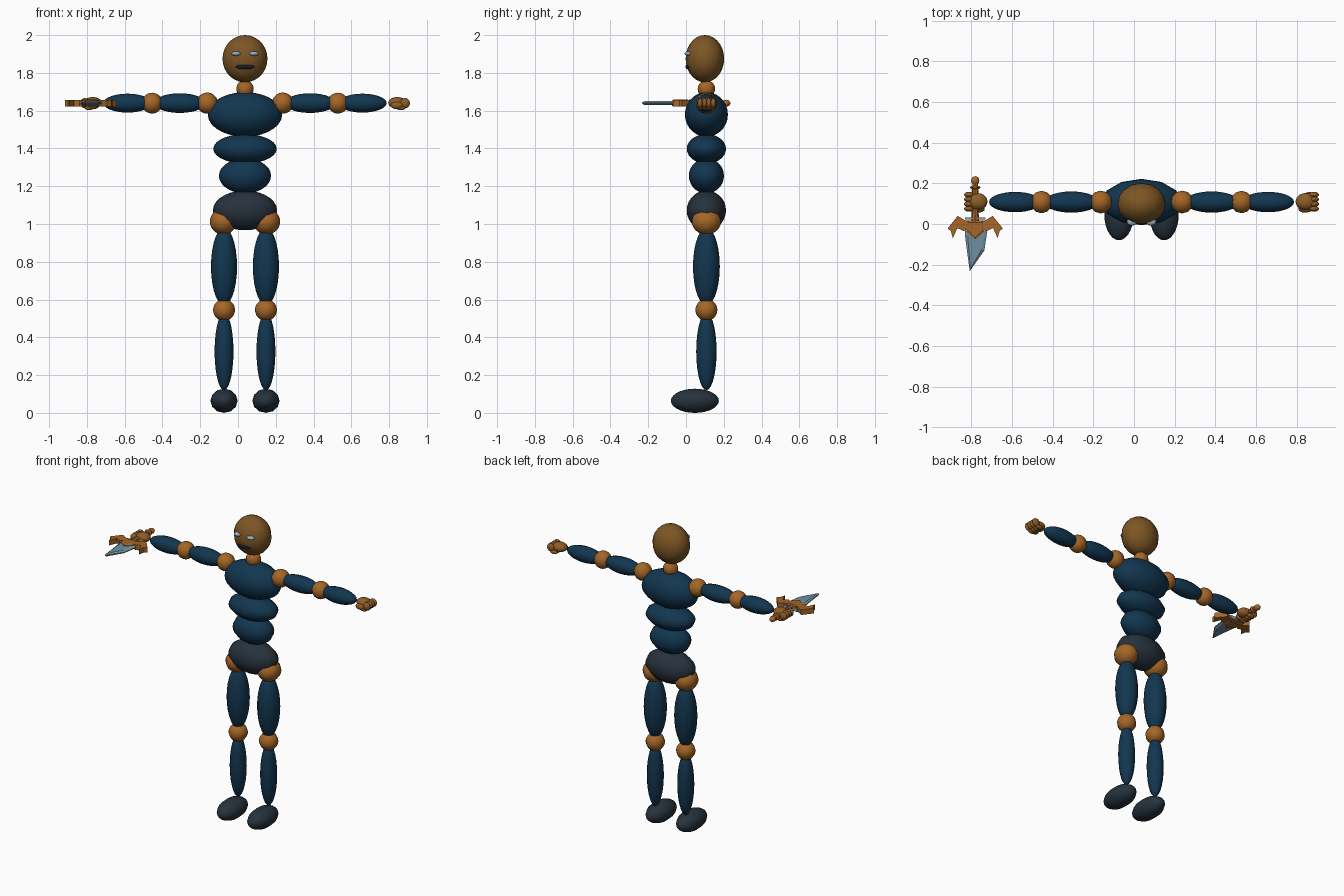
import bpy, bmesh, math
from mathutils import Matrix, Vector

old = bpy.data.objects.get("Cube")
if old:
    bpy.data.objects.remove(old)


def material(name, r, g, b):
    m = bpy.data.materials.new(name)
    m.use_nodes = True
    m.diffuse_color = (r, g, b, 1)
    m.node_tree.nodes["Principled BSDF"].inputs["Base Color"].default_value = (r, g, b, 1)
    return m


NAVY = material("navy_cloth", .006, .037, .08)
JOINT = material("orange_brown", .38, .133, .02)
SKIN = material("dark_skin", .205, .093, .018)
HAND = material("hand_brown", .27, .11, .02)
SLATE = material("slate", .02, .032, .046)
MOUTH = material("mouth_dark", .008, .013, .022)
EYE = material("pale_eye", .3, .43, .55)
STEEL = material("steel", .155, .28, .37)
EDGE = material("steel_edge", .22, .35, .43)

CX, CY = .037, .108    # body axis
ARM_Z = 1.64


def finish(name, bm, *mats):
    mesh = bpy.data.meshes.new(name)
    bm.to_mesh(mesh)
    bm.free()
    for m in mats:
        mesh.materials.append(m)
    ob = bpy.data.objects.new(name, mesh)
    bpy.context.collection.objects.link(ob)
    return ob


def ball(name, loc, radii, mat, pole="Z", segs=12):
    """Smooth ellipsoid whose poles lie on the given axis."""
    turn = {"Z": Matrix(), "X": Matrix.Rotation(math.pi / 2, 4, "Y"),
            "Y": Matrix.Rotation(math.pi / 2, 4, "X")}[pole]
    if not isinstance(radii, tuple):
        radii = (radii,) * 3
    bm = bmesh.new()
    bmesh.ops.create_uvsphere(bm, u_segments=segs, v_segments=14, radius=1, matrix=turn)
    bmesh.ops.scale(bm, vec=radii, verts=bm.verts)
    bmesh.ops.translate(bm, vec=loc, verts=bm.verts)
    for f in bm.faces:
        f.smooth = True
    return finish(name, bm, mat)


def plate(name, outline, thick, mat, bulge=None, inner=None):
    """Flat outline in x and y, extruded about the sword's level."""
    bm = bmesh.new()
    base = bm.faces.new([bm.verts.new((SX + x, y, ARM_Z - thick / 2)) for x, y in outline])
    top = bmesh.ops.extrude_face_region(bm, geom=[base], use_keep_orig=True)["geom"]
    bmesh.ops.translate(bm, vec=(0, 0, thick),
                        verts=[v for v in top if isinstance(v, bmesh.types.BMVert)])
    bmesh.ops.recalc_face_normals(bm, faces=bm.faces)
    if bulge:
        for f in [f for f in bm.faces if abs(f.normal.z) > .9]:
            bmesh.ops.inset_individual(bm, faces=[f], thickness=bulge[0], depth=bulge[1])
            f.material_index = 1
    return finish(name, bm, mat, inner or mat)


# Head and torso
ball("head", (CX, .1, 1.875), (.119, .102, .125), SKIN, segs=16)
ball("mouth", (CX, .012, 1.832), (.05, .016, .013), MOUTH)
ball("neck", (CX, CY, 1.715), .046, JOINT)
ball("chest", (CX, CY, 1.58), (.197, .114, .118), NAVY)
ball("upper_belly", (CX, CY, 1.398), (.168, .104, .078), NAVY)
ball("lower_belly", (CX, CY, 1.255), (.138, .093, .093), NAVY)
ball("pelvis", (CX, CY, 1.072), (.17, .104, .105), SLATE)

# Paired parts: name, offset from the axis, y, z, radii, material, pole
pairs = [
    ("eye", .047, .012, 1.902, (.025, .02, .012), EYE, "X"),
    ("hip", .115, CY, 1.013, (.071, .077, .069), JOINT, "Z"),
    ("thigh", .111, CY, .775, (.069, .071, .205), NAVY, "Z"),
    ("knee", .111, CY, .545, .058, JOINT, "Z"),
    ("shin", .111, CY, .325, (.05, .054, .205), NAVY, "Z"),
    ("foot", .111, .047, .064, (.072, .127, .064), SLATE, "Y"),
    ("shoulder", .2, CY, ARM_Z, .056, JOINT, "Z"),
    ("upper_arm", .345, CY, ARM_Z, (.135, .052, .052), NAVY, "X"),
    ("elbow", .492, CY, ARM_Z, .055, JOINT, "Z"),
    ("forearm", .622, CY, ARM_Z, (.128, .05, .05), NAVY, "X"),
    ("palm", .806, CY + .002, ARM_Z + .002, (.048, .042, .03), HAND, "X"),
    ("thumb", .805, .074, ARM_Z - .012, (.034, .018, .02), HAND, "X"),
]
for i in range(4):
    y = CY + .036 - i * .023
    pairs.append((f"finger_{i + 1}", .848, y, ARM_Z, (.025, .014, .027), HAND, "X"))
    pairs.append((f"fingertip_{i + 1}", .825, y, ARM_Z - .024, (.026, .013, .013), HAND, "X"))

for name, off, y, z, radii, mat, pole in pairs:
    for side, s in (("left", 1), ("right", -1)):
        ball(f"{side}_{name}", (CX + s * off, y, z), radii, mat, pole)

# Dagger held in the right hand, pointing forward
SX = -.781
plate("blade", [(-.052, 0), (-.05, -.06), (-.027, -.232), (.045, -.13), (.06, -.03), (.05, 0)],
      .006, EDGE, bulge=(.013, .007), inner=STEEL)
plate("guard_shield", [(-.044, .017), (-.044, -.037), (0, -.075), (.044, -.037), (.044, .017)],
      .026, JOINT, bulge=(.012, .006))
plate("guard_collar", [(-.05, .022), (.05, .022), (.05, .032), (-.05, .032)], .02, EDGE)
wing = [(-.03, .015), (-.05, .018), (-.086, .04), (-.136, -.022), (-.12, -.035), (-.11, -.07),
        (-.088, -.02), (-.057, -.035), (-.03, -.02)]
for side, s in (("left", 1), ("right", -1)):
    plate(f"{side}_guard_wing", [(-s * x, y) for x, y in wing], .034, JOINT)

bm = bmesh.new()
bmesh.ops.create_cone(bm, cap_ends=True, segments=8, radius1=.018, radius2=.014, depth=.2,
                      matrix=Matrix.Translation((SX, .115, ARM_Z))
                      @ Matrix.Rotation(-math.pi / 2, 4, "X"))
finish("grip", bm, JOINT)
ball("pommel", (SX, .213, ARM_Z), (.02, .022, .018), JOINT, "Y", 8)
ball("grip_ring", (SX, .18, ARM_Z), (.026, .009, .022), JOINT, "Y", 8)
